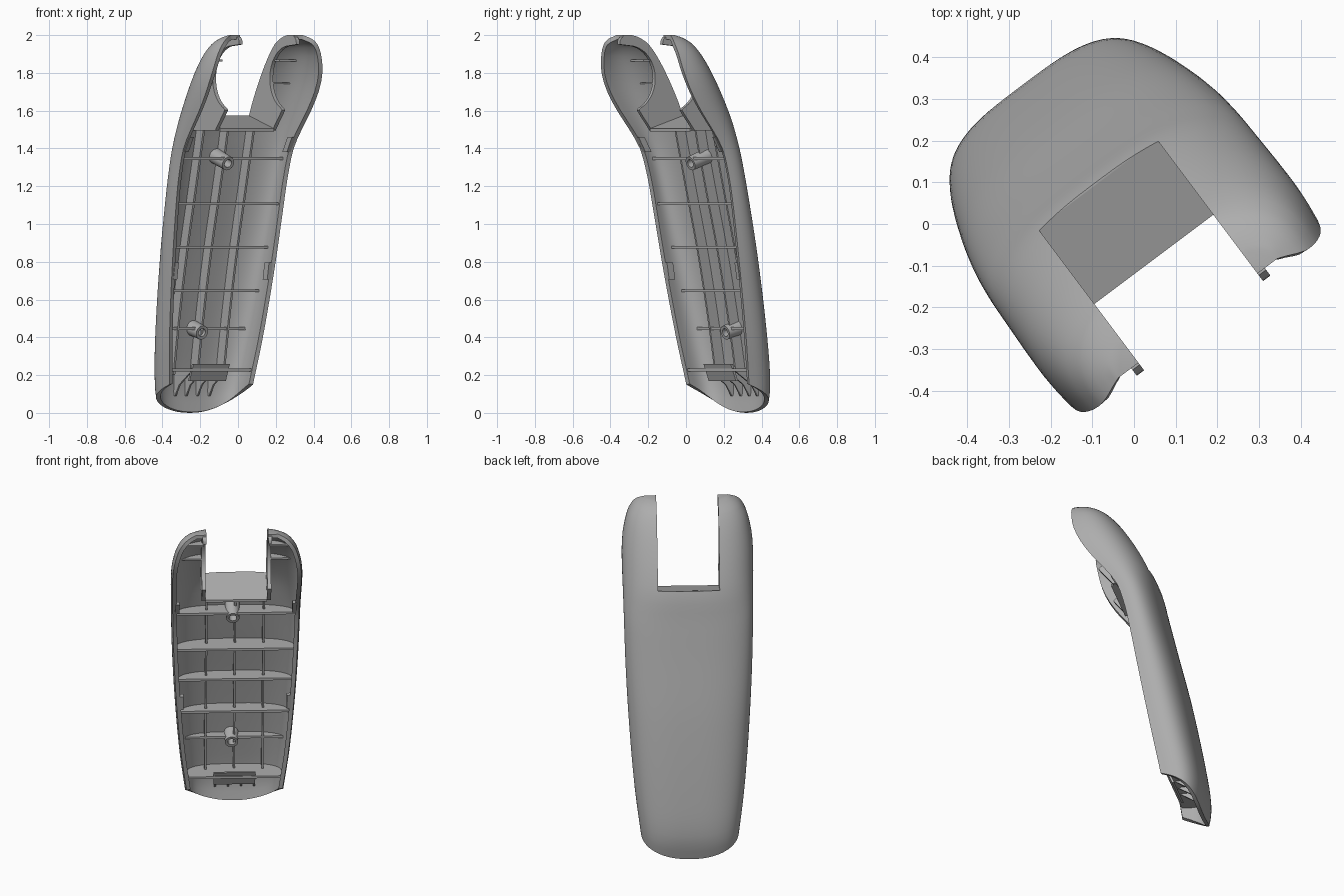
import bpy, bmesh, math
from mathutils import Vector, Matrix

cube = bpy.data.objects.get("Cube")
if cube:
    bpy.data.objects.remove(cube)

TURN = math.atan2(0.6, 0.8)
SHIFT = Vector((-0.01, -0.008, 0))
WALL, NOTCH = 0.024, 0.178

grey = bpy.data.materials.new("plain grey plastic")
grey.use_nodes = True
grey.diffuse_color = (0.42, 0.42, 0.42, 1)
grey.node_tree.nodes["Principled BSDF"].inputs["Base Color"].default_value = grey.diffuse_color


# Shape curves over height: widest half width, half width at the rim,
# front rim depth, back depth and roundness of the section
HALF = [(0, .275), (.15, .3), (.4, .332), (.75, .361), (1.1, .382), (1.5, .393), (1.7, .395),
        (1.8, .386), (1.9, .358), (1.95, .326), (1.98, .29), (2, .24)]
LIP = [(0, .258), (.15, .277), (.4, .309), (.75, .338), (1.1, .356), (1.5, .367), (1.7, .372),
       (1.8, .365), (1.9, .341), (1.95, .315), (1.98, .284), (2, .238)]
RIM = [(0, -.245), (.15, -.22), (.4, -.176), (.75, -.115), (1.1, -.055), (1.25, -.025), (1.4, .022),
       (1.5, .09), (1.6, .168), (1.7, .232), (1.8, .275), (1.9, .294), (1.97, .296), (2, .272)]
BACK = [(0, -.41), (.12, -.428), (.3, -.41), (.8, -.317), (1.2, -.224), (1.4, -.178),
        (1.575, -.136), (1.79, -.03), (1.95, .085), (1.99, .155), (2, .2)]
ROUND = [(0, 3.2), (.6, 3), (1.2, 2.8), (2, 2.7)]


def curve(table, z):
    """Smooth interpolation through a table of points."""
    z = min(max(z, 0), 2)
    k = next(i for i in range(len(table) - 1) if z <= table[i + 1][0])

    def slope(i):
        a, b = table[max(i - 1, 0)], table[min(i + 1, len(table) - 1)]
        return (b[1] - a[1]) / (b[0] - a[0])
    (z0, v0), (z1, v1) = table[k], table[k + 1]
    h = z1 - z0
    t = (z - z0) / h
    return ((2*t**3 - 3*t*t + 1) * v0 + (t**3 - 2*t*t + t) * h * slope(k)
            + (3*t*t - 2*t**3) * v1 + (t**3 - t*t) * h * slope(k + 1))


def half_at(deep, z):
    """Half width, drawn in towards the rim (deep = 0) from the widest part."""
    wide = curve(HALF, z)
    return wide - (wide - curve(LIP, z)) * (1 - deep) ** 2


def back_at(w, z):
    """Depth of the middle of the shell wall at a given width and height."""
    rim, power, deep = curve(RIM, z), curve(ROUND, z), 0.7
    for _ in range(4):
        half = half_at(deep, z) - WALL / 2
        deep = max(0, 1 - abs(w / half) ** power) ** (1 / power)
    return rim - (rim - curve(BACK, z) - WALL / 2) * deep


def finish(name, bm, recalc=True):
    if recalc:
        bmesh.ops.recalc_face_normals(bm, faces=bm.faces)
    mesh = bpy.data.meshes.new(name)
    bm.to_mesh(mesh)
    bm.free()
    obj = bpy.data.objects.new(name, mesh)
    bpy.context.collection.objects.link(obj)
    obj.rotation_euler.z = TURN
    obj.location = SHIFT
    mesh.materials.append(grey)
    return obj


def activate(obj):
    bpy.ops.object.select_all(action='DESELECT')
    obj.select_set(True)
    bpy.context.view_layer.objects.active = obj


def slab(name, pairs, thick):
    """Plate spanned between two point rows, given as (width, depth, height)."""
    bm = bmesh.new()
    rows = []
    for a, b in pairs:
        a, b = [Vector((p[0], -p[1], p[2])) for p in (a, b)]
        rows.append([bm.verts.new(p) for p in (a, b, b + Vector(thick), a + Vector(thick))])
    for r, s in zip(rows, rows[1:]):
        for i in range(4):
            j = (i + 1) % 4
            bm.faces.new((r[i], r[j], s[j], s[i]))
    bm.faces.new(rows[0])
    bm.faces.new(rows[-1])
    return finish(name, bm)


# Outer shell: lofted half sections, open at the front and at the scooped bottom end
bm = bmesh.new()
levels = [i * 0.05 for i in range(37)] + [1.84, 1.87, 1.9, 1.925, 1.95, 1.965, 1.98, 1.99, 1.996, 2]
COLS = 48
rows = []
for level in levels:
    row = []
    for c in range(COLS + 1):
        a = math.pi * c / COLS
        power = curve(ROUND, level)
        side = math.copysign(abs(math.cos(a)) ** (2 / power), math.cos(a))
        deep = max(0, math.sin(a)) ** (2 / power)
        low = 0.09 * (1 - deep) + 0.06 * side ** 2
        z = low + level * (0.5 - low) / 0.5 if level < 0.5 else level
        rim = curve(RIM, z)
        row.append(bm.verts.new((half_at(deep, z) * side, -(rim - (rim - curve(BACK, z)) * deep), z)))
    rows.append(row)
for r, s in zip(rows, rows[1:]):
    for c in range(COLS):
        bm.faces.new((r[c], r[c + 1], s[c + 1], s[c]))
bm.faces.new(rows[-1])
shell = finish("outer_shell", bm, False)
solid = shell.modifiers.new("wall", 'SOLIDIFY')
solid.thickness, solid.offset = WALL, -1

# Notch between the two arms
cutter = slab("notch_cutter", [((-NOTCH, d, z), (-NOTCH, d, 2.3)) for d, z in
                               ((-.6, 1.575), (-.13, 1.575), (.096, 1.505), (.6, 1.505))],
              (2 * NOTCH, 0, 0))
cutter.hide_render = True
cut = shell.modifiers.new("notch", 'BOOLEAN')
cut.operation, cut.object, cut.solver = 'DIFFERENCE', cutter, 'EXACT'
activate(shell)
for m in ("wall", "notch"):
    bpy.ops.object.modifier_apply(modifier=m)
bpy.data.objects.remove(cutter)
bpy.ops.object.shade_smooth_by_angle(angle=math.radians(35))

# Sloped notch floor
slab("notch_floor", [((-NOTCH, d, z), (NOTCH, d, z)) for d, z in ((-.122, 1.573), (.096, 1.505))],
     (0, 0, -0.015))


# Arm walls beside the notch, with a round cutaway at the front
def arm_front(z):
    r, dz = 0.175, z - 1.77
    edge = curve(RIM, z) - 0.004
    return min(edge, 0.235 - math.sqrt(r * r - dz * dz)) if abs(dz) < r else edge


for side, label in ((1, "left"), (-1, "right")):
    zs = [1.495 + 0.495 * i / 50 for i in range(51)]
    slab(label + "_arm_wall", [((side * NOTCH, back_at(NOTCH, z), z),
                                (side * NOTCH, arm_front(z), z)) for z in zs],
         (side * 0.022, 0, 0))
    # Short ribs inside the arms
    for n, z in enumerate((1.74, 1.86)):
        reach = curve(LIP, z) - 0.035 - NOTCH
        front = back_at(NOTCH, z) + 0.09
        ws = [NOTCH + 0.01 + reach * i / 10 for i in range(11)]
        ws = [w for w in ws if back_at(w, z) < front]
        slab(f"{label}_arm_rib_{n + 1}", [((side * w, back_at(w, z), z), (side * w, front, z))
                                          for w in ws], (0, 0, 0.01))
    # Rim clip and upper rim catch
    for n, (z, tall) in enumerate(((0.75, 0.09), (1.42, 0.08))):
        w = side * (curve(LIP, z) - 0.04)
        slab(f"{label}_rim_clip_{n + 1}", [((w, curve(RIM, y) - 0.04, y), (w, curve(RIM, y), y))
                                           for y in (z - tall / 2, z + tall / 2)],
             (side * 0.025, 0, 0))

# Cross ribs: lens plates with a straight front edge
for n, (z, front) in enumerate(((.22, -.22), (.44, -.295), (.64, -.215), (.87, -.16),
                                (1.1, -.075), (1.34, -.05))):
    reach = curve(LIP, z) - 0.012
    ws = [reach * (i / 20 - 1) for i in range(41)]
    ws = [w for w in ws if back_at(w, z) < front]
    slab(f"cross_rib_{n + 1}", [((w, back_at(w, z), z), (w, front, z)) for w in ws], (0, 0, 0.014))

# Long ribs running up the inside
for label, w in (("right", -0.165), ("middle", 0), ("left", 0.165)):
    zs = [0.2 + 1.31 * i / 30 for i in range(31)]
    slab(label + "_long_rib", [((w - 0.006, back_at(w, z), z), (w - 0.006, back_at(w, z) + 0.075, z))
                               for z in zs], (0.012, 0, 0))

# Screw bosses: hollow tubes standing off the back wall
for label, tip, base in (("lower", (-.28, .425), (-.365, .45)), ("upper", (-.05, 1.32), (-.16, 1.36))):
    a, b = [Vector((-0.015, -p[0], p[1])) for p in (tip, base)]
    axis = a - b
    bm = bmesh.new()
    bmesh.ops.create_cone(bm, segments=28, radius1=0.042, radius2=0.038, depth=axis.length,
                          matrix=Matrix.Translation((a + b) / 2) @ axis.to_track_quat('Z', 'Y').to_matrix().to_4x4())
    boss = finish(label + "_screw_boss", bm)
    tube = boss.modifiers.new("bore", 'SOLIDIFY')
    tube.thickness, tube.offset = 0.016, -1
    activate(boss)
    bpy.ops.object.modifier_apply(modifier="bore")
    bpy.ops.object.shade_smooth_by_angle(angle=math.radians(35))

# End tab and the small fins behind it
slab("end_tab", [((-.12, d, z), (.12, d, z)) for d, z in ((-.25, .17), (-.215, .26))], (0, 0.014, 0))
for n in range(4):
    w = (n - 1.5) * 0.075
    slab(f"end_fin_{n + 1}", [((w, back_at(w, z), z), (w, back_at(w, z) + depth, z))
                              for z, depth in ((.09, .02), (.15, .06), (.22, .16))], (0.01, 0, 0))
